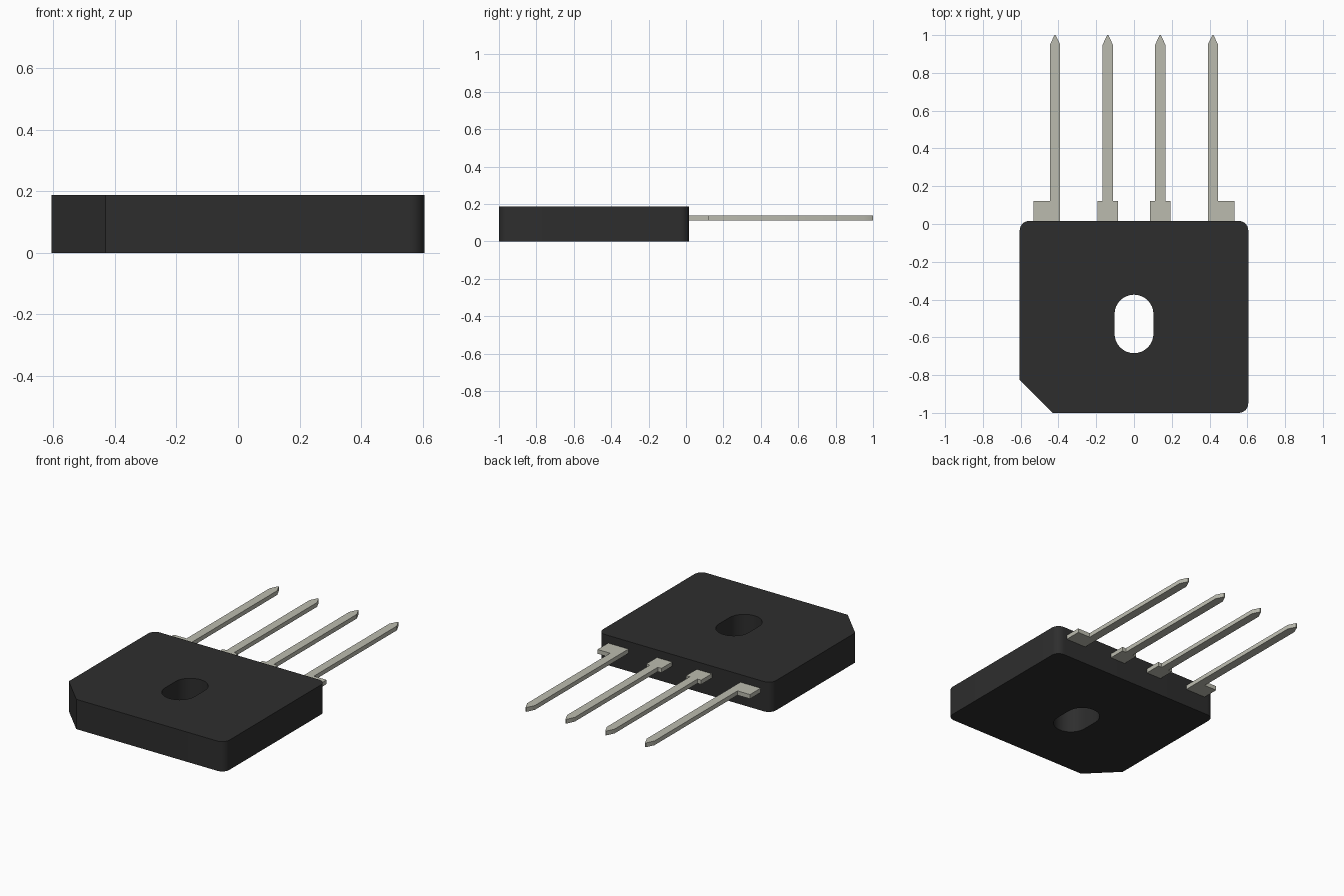
import bpy, bmesh, math
from math import pi, cos, sin

cube = bpy.data.objects.get("Cube")
if cube:
    bpy.data.objects.remove(cube)


def material(name, rgb):
    mat = bpy.data.materials.new(name)
    mat.use_nodes = True
    mat.diffuse_color = (*rgb, 1)
    mat.node_tree.nodes["Principled BSDF"].inputs["Base Color"].default_value = (*rgb, 1)
    return mat


black = material("black_plastic", (0.027, 0.027, 0.027))
metal = material("tinned_metal", (0.50, 0.50, 0.43))


def arc(cx, cy, r, start, sweep, steps):
    return [(cx + r * cos(start + sweep * i / steps),
             cy + r * sin(start + sweep * i / steps)) for i in range(steps + 1)]


def plate(name, loops, z0, z1, mat):
    """Fill the outline (later loops are holes) and extrude it from z0 to z1."""
    bm = bmesh.new()
    edges = []
    for loop in loops:
        vs = [bm.verts.new((x, y, z0)) for x, y in loop]
        edges += [bm.edges.new((a, b)) for a, b in zip(vs, vs[1:] + vs[:1])]
    bmesh.ops.triangle_fill(bm, edges=edges, use_beauty=True)
    res = bmesh.ops.extrude_face_region(bm, geom=bm.faces[:], use_keep_orig=True)
    top = [v for v in res["geom"] if isinstance(v, bmesh.types.BMVert)]
    bmesh.ops.translate(bm, verts=top, vec=(0, 0, z1 - z0))
    bmesh.ops.recalc_face_normals(bm, faces=bm.faces[:])
    bmesh.ops.dissolve_limit(bm, angle_limit=0.01, verts=bm.verts[:], edges=bm.edges[:])
    mesh = bpy.data.meshes.new(name)
    bm.to_mesh(mesh)
    bm.free()
    mesh.materials.append(mat)
    obj = bpy.data.objects.new(name, mesh)
    bpy.context.collection.objects.link(obj)
    bpy.ops.object.select_all(action="DESELECT")
    obj.select_set(True)
    bpy.context.view_layer.objects.active = obj
    bpy.ops.object.shade_smooth_by_angle(angle=math.radians(30))
    return obj


# Body: three rounded corners, one cut corner and a slotted mounting hole
W, FRONT, BACK, R = 0.605, -1.0, 0.016, 0.05
outline = [(-W, -0.825), (-0.43, FRONT)]
outline += arc(W - R, FRONT + R, R, -pi / 2, pi / 2, 8)
outline += arc(W - R, BACK - R, R, 0, pi / 2, 8)
outline += arc(R - W, BACK - R, R, pi / 2, pi / 2, 8)
SLOT_R, SLOT_Y = 0.103, 0.052
slot = arc(0, -0.529 + SLOT_Y, SLOT_R, 0, pi, 16)
slot += arc(0, -0.529 - SLOT_Y, SLOT_R, pi, pi, 16)
plate("body", [outline, slot], 0, 0.188, black)


# Pins: pointed blades that widen into a shoulder tab at the body
def pin(name, x, inner, outer):
    side = 1 if x > 0 else -1
    h, root, tab, taper = 0.027, BACK - 0.02, 0.122, 0.95
    shape = [(-inner, root), (outer, root), (outer, tab), (h, tab), (h, taper),
             (0.003, 1), (-0.003, 1), (-h, taper), (-h, tab)]
    if inner > h:
        shape.append((-inner, tab))
    plate(name, [[(x + side * px, py) for px, py in shape]], 0.113, 0.14, metal)


for label, s in (("left", 1), ("right", -1)):
    pin(f"outer_pin_{label}", s * 0.418, 0.027, 0.115)
    pin(f"inner_pin_{label}", s * 0.139, 0.053, 0.053)
